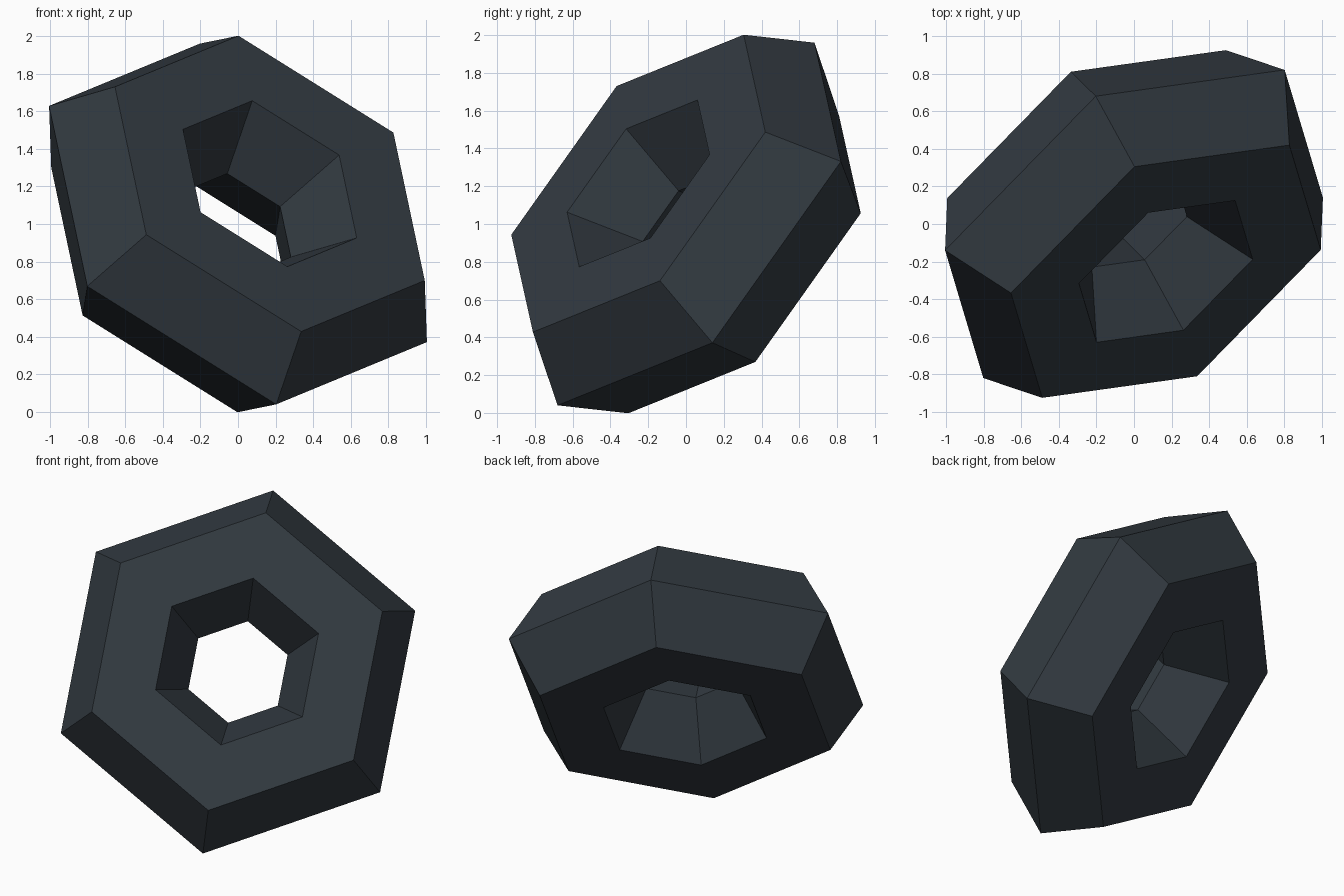
import bpy
from mathutils import Matrix, Vector

cube = bpy.data.objects.get("Cube")
if cube:
    bpy.data.objects.remove(cube, do_unlink=True)

# Dark slate material
slate = bpy.data.materials.new("dark slate")
slate.use_nodes = True
colour = (0.032, 0.042, 0.052, 1)
slate.diffuse_color = colour
slate.node_tree.nodes["Principled BSDF"].inputs["Base Color"].default_value = colour

# Low-poly ring: six sides around, six-sided cross-section
bpy.ops.mesh.primitive_torus_add(major_segments=6, minor_segments=6,
                                 major_radius=0.764, minor_radius=0.43)
ring = bpy.context.object
ring.name = "hexagonal_ring"
ring.data.materials.append(slate)

# Tilt: the hole axis leans forward, up and to the left, one corner points up
axis = Vector((0.455, -0.678, 0.577)).normalized()
corner = Vector((-0.163, 0.55, 0.785))
corner = (corner - axis * corner.dot(axis)).normalized()
side = axis.cross(corner)
tilt = Matrix((corner, side, axis)).transposed()
ring.data.transform(tilt.to_4x4())
ring.location = (0, 0, 1)
